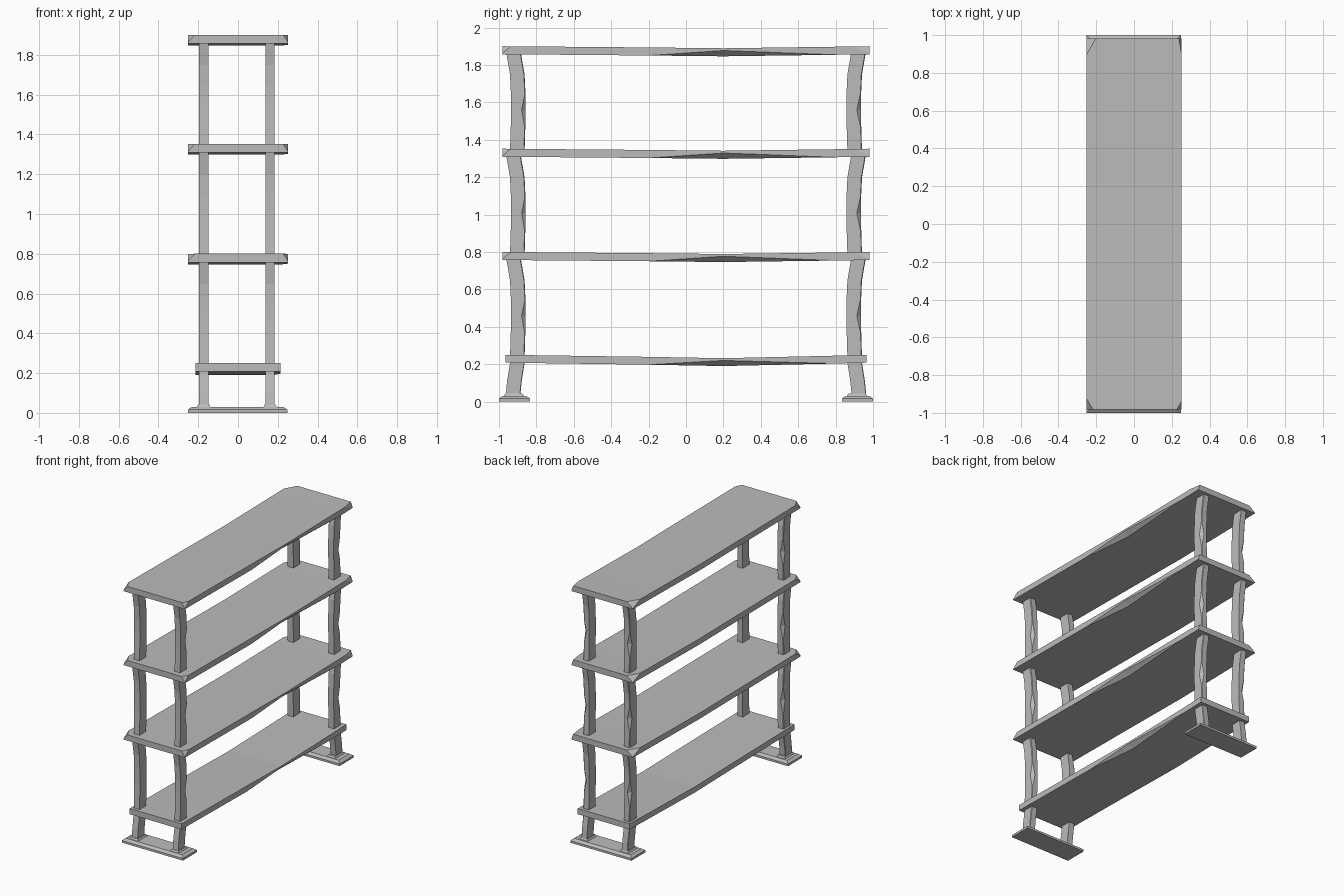
import bpy
import bmesh

cube = bpy.data.objects.get("Cube")
if cube:
    bpy.data.objects.remove(cube, do_unlink=True)

grey = bpy.data.materials.new("plain grey")
grey.use_nodes = True
GREY = (0.5, 0.5, 0.5, 1)
grey.diffuse_color = GREY
grey.node_tree.nodes["Principled BSDF"].inputs["Base Color"].default_value = GREY


def loft(name, rings):
    """Skin equal-sized rings of points into a closed, flat-shaded solid."""
    bm = bmesh.new()
    loops = [[bm.verts.new(p) for p in ring] for ring in rings]
    n = len(loops[0])
    for a, b in zip(loops, loops[1:]):
        for i in range(n):
            j = (i + 1) % n
            bm.faces.new((a[i], a[j], b[j], b[i]))
    bm.faces.new(loops[0])
    bm.faces.new(loops[-1])
    bmesh.ops.triangulate(bm, faces=[f for f in bm.faces if len(f.verts) == 4])
    bmesh.ops.recalc_face_normals(bm, faces=bm.faces)
    mesh = bpy.data.meshes.new(name)
    bm.to_mesh(mesh)
    bm.free()
    mesh.materials.append(grey)
    obj = bpy.data.objects.new(name, mesh)
    bpy.context.collection.objects.link(obj)
    return obj


def rect(x0, x1, y0, y1, z):
    return [(x0, y0, z), (x1, y0, z), (x1, y1, z), (x0, y1, z)]


def shelf(name, half_x, half_y, top, bottom, sag, corner_cuts):
    """Worn plank: sags slightly past the middle and has chipped top corners."""
    rings = []
    # position along the plank, share of sag, wear on the lower edge
    for y, dip, wear in ((-half_y, 0, 0), (-0.2, 0.6, 0), (0.2, 1, 0.035),
                         (0.8, 0.25, 0), (half_y, 0, 0)):
        t, b = top - sag * dip, bottom - sag * dip
        x = half_x
        rings.append([(-x, y, b), (x - wear, y, b), (x, y, t - 0.012 if wear else t - 0.02),
                      (x, y, t), (-x, y, t), (-x, y, t - 0.02)])
    obj = loft(name, rings)
    # slice the top corners away with slanted planes
    bm = bmesh.new()
    bm.from_mesh(obj.data)
    for sx, sy, dx, dy in corner_cuts:
        foot = (sx * half_x, sy * half_y, bottom + 0.005)
        depth = top - foot[2]
        normal = (sx / dx, sy / dy, 1 / depth)
        cut = bmesh.ops.bisect_plane(bm, geom=bm.verts[:] + bm.edges[:] + bm.faces[:],
                                     plane_co=foot, plane_no=normal, clear_outer=True)
        edges = [e for e in cut["geom_cut"] if isinstance(e, bmesh.types.BMEdge)]
        bmesh.ops.holes_fill(bm, edges=edges)
    bmesh.ops.recalc_face_normals(bm, faces=bm.faces)
    bm.to_mesh(obj.data)
    bm.free()


def post(name, x0, x1, side, z0, z1, stations):
    """Bowed upright; each station is height share, centre distance, corner wear."""
    rings = []
    outer = 1 if x0 > 0 else -1
    for share, centre, wear in stations:
        z = z0 + (z1 - z0) * share
        y0, y1 = side * centre - 0.039, side * centre + 0.039
        xo, xi = (x1, x0) if outer > 0 else (x0, x1)
        rings.append([(xi, y0, z), (xo, y0, z), (xo, y1 - wear, z),
                      (xo - outer * wear, y1, z), (xi, y1, z)])
    loft(name, rings)


# shelves
CHIPS = ((-1, 1, 0.05, 0.09), (-1, -1, 0.035, 0.06),
         (1, -1, 0.025, 0.045), (1, 1, 0.015, 0.09))
LEVELS = {"middle_lower_shelf": 0.8, "middle_upper_shelf": 1.352, "top_shelf": 1.9}
shelf("bottom_shelf", 0.213, 0.965, 0.25, 0.208, 0.018, ())
for label, top in LEVELS.items():
    shelf(label, 0.252, 0.982, top, top - 0.043, 0.011, CHIPS)

# uprights and feet
BOW = ((0, 0.902, 0.004), (0.25, 0.898, 0.004), (0.42, 0.896, 0.022),
       (0.58, 0.897, 0.004), (0.78, 0.902, 0.004), (1, 0.922, 0.004))
STUB = ((0, 0.925, 0.003), (0.4, 0.918, 0.003), (1, 0.9, 0.003))
SPANS = (("lower", 0.235, 0.765), ("middle", 0.785, 1.315), ("upper", 1.338, 1.865))

for end, side in (("front", -1), ("back", 1)):
    yc = side * 0.917
    loft(f"{end}_foot", [rect(-0.252 + d, 0.248 - d, yc - 0.083 + d, yc + 0.083 - d, z)
                         for d, z in ((0, 0), (0, 0.016), (0.02, 0.03))])
    for hand, x0, x1 in (("right", -0.196, -0.149), ("left", 0.139, 0.184)):
        loft(f"{end}_{hand}_collar",
             [rect(x0 - d, x1 + d, yc - 0.045 - d, yc + 0.04 + d, z)
              for d, z in ((0.014, 0.026), (0.004, 0.042))])
        post(f"{end}_{hand}_leg", x0, x1, side, 0.03, 0.22, STUB)
        for span, z0, z1 in SPANS:
            post(f"{end}_{hand}_{span}_post", x0, x1, side, z0, z1, BOW)
